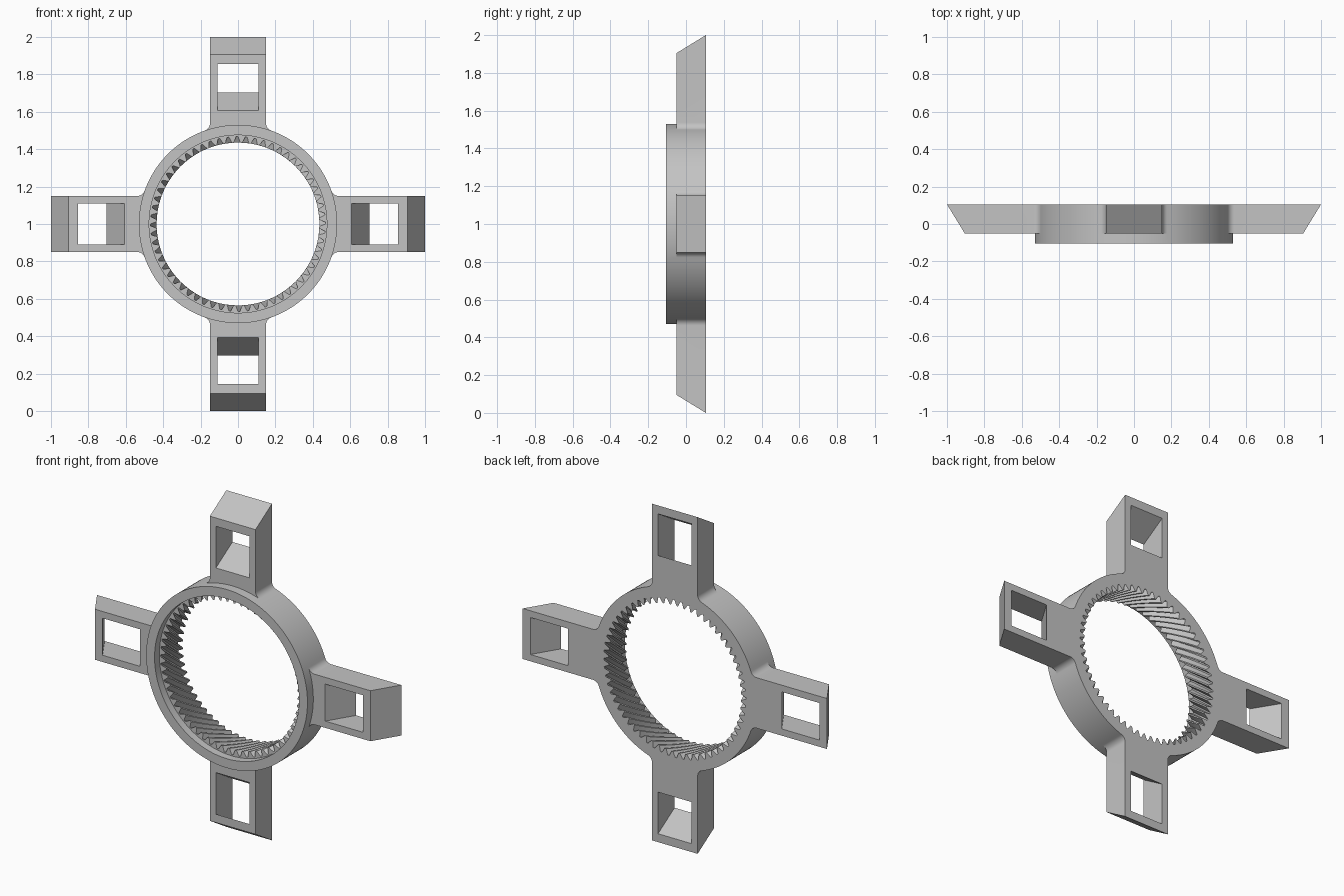
import bpy, bmesh
from math import sin, cos, radians, pi

if "Cube" in bpy.data.objects:
    bpy.data.objects.remove(bpy.data.objects["Cube"])

TEETH, PER = 60, 4
N = TEETH * PER                      # segments around the ring
STEP = 2 * pi / N
R_OUT, R_RECESS, R_ROOT, R_TIP = 0.53, 0.475, 0.467, 0.435
Y_FRONT, Y_ARM, Y_TEETH, Y_BACK = -0.105, -0.05, -0.06, 0.105
TWIST = 11                           # helical twist, in segments
HALF = 13                            # half width of an arm root, in segments
ROWS = 10

verts, faces = [], []


def add(a, b, y):
    """Add a point given in the ring plane (a right, b up)."""
    verts.append((a, y, b + 1.0))
    return len(verts) - 1


def circle(r, y):
    return [add(r * cos(i * STEP), r * sin(i * STEP), y) for i in range(N)]


def bridge(p, q, shift=0, skip=lambda i: False):
    for i in range(N):
        if not skip(i):
            j = (i + 1) % N
            faces.append([p[i], p[j], q[(j + shift) % N], q[(i + shift) % N]])


def tooth_row(t):
    """One ring of tooth profile, turned further towards the back."""
    row = []
    for i in range(N):
        k = i % PER
        ang = (i - k + (0, 0.8, 2, 2.8)[k] + TWIST * t) * STEP
        r = R_ROOT if k < 2 else R_TIP
        row.append(add(r * cos(ang), r * sin(ang), Y_TEETH + (Y_BACK - Y_TEETH) * t))
    return row


def under_arm(i):
    d = (i + 0.5) % (N // 4)
    return d < HALF or d > N // 4 - HALF


# Ring: outer wall (open where the arms join), front rim, recess
rim = circle(R_OUT, Y_FRONT)
mid = circle(R_OUT, Y_ARM)
back = circle(R_OUT, Y_BACK)
lip = circle(R_RECESS, Y_FRONT)
floor = circle(R_RECESS, Y_TEETH)
bridge(rim, mid)
bridge(mid, back, skip=under_arm)
bridge(rim, lip)
bridge(lip, floor)

# Helical inner teeth and back face
rows = [tooth_row(k / ROWS) for k in range(ROWS + 1)]
bridge(floor, rows[0])
for p, q in zip(rows, rows[1:]):
    bridge(p, q)
bridge(rows[-1], back, TWIST)

# Arm outline: root arc, fillet, then a frame around the slanted window
W, HOLE, SLANT = 0.15, 0.11, 0.095
H0, H1, TOP = 0.608, 0.855, 0.905
th = HALF * STEP
fr = (R_OUT * sin(th) - W) / (1 - sin(th))        # fillet radius
arc = [(R_OUT * sin(k * STEP), R_OUT * cos(k * STEP), 0) for k in range(-HALF, HALF + 1)]
fillet = []
for k in range(1, 9):
    ang = (1.5 * pi - th) + (pi - 1.5 * pi + th) * k / 8
    fillet.append((W + fr + fr * cos(ang), (R_OUT + fr) * cos(th) + fr * sin(ang), 0))
shoulder = [(W, H0, 1), (HOLE, H0, 1), (-HOLE, H0, 1), (-W, H0, 1)]
mirrored = [(-u, w, s) for u, w, s in reversed(fillet)]
outline = arc + fillet + shoulder + mirrored
upper = [(HOLE, H1, 1), (-HOLE, H1, 1), (W, TOP, 1), (-W, TOP, 1)]
s0 = len(arc) + len(fillet)
n = len(outline)
plate = [list(range(n)),
         [s0, n + 2, n, s0 + 1],                  # one side bar
         [s0 + 2, n + 1, n + 3, s0 + 3],          # other side bar
         [n, n + 2, n + 3, n + 1]]                # end bar

# Four arms
for quarter in range(4):
    c, s = cos(quarter * pi / 2), sin(quarter * pi / 2)
    layers = []
    for y, slant in ((Y_ARM, 0), (Y_BACK, SLANT)):
        layer = []
        for u, w, sheared in outline + upper:
            w += slant * sheared
            layer.append(add(w * c - u * s, w * s + u * c, y))
        layers.append(layer)
    f, b = layers
    count = {}
    for poly in plate:
        faces.append([f[i] for i in poly])
        faces.append([b[i] for i in reversed(poly)])
        for i, j in zip(poly, poly[1:] + poly[:1]):
            key = (min(i, j), max(i, j))
            count[key] = count.get(key, 0) + 1
    for (i, j), uses in count.items():
        if uses == 1 and j >= len(arc) or (uses == 1 and j - i > 1):
            faces.append([f[i], f[j], b[j], b[i]])

# Weld everything into one body
mesh = bpy.data.meshes.new("ring_gear_with_arms")
mesh.from_pydata(verts, [], faces)
bm = bmesh.new()
bm.from_mesh(mesh)
bmesh.ops.remove_doubles(bm, verts=bm.verts, dist=1e-5)
bmesh.ops.recalc_face_normals(bm, faces=bm.faces)
bm.to_mesh(mesh)
bm.free()
body = bpy.data.objects.new("ring_gear_with_arms", mesh)
bpy.context.collection.objects.link(body)

grey = bpy.data.materials.new("plain grey")
grey.diffuse_color = (0.55, 0.55, 0.55, 1)
grey.use_nodes = True
grey.node_tree.nodes["Principled BSDF"].inputs["Base Color"].default_value = grey.diffuse_color
mesh.materials.append(grey)

bpy.context.view_layer.objects.active = body
body.select_set(True)
bpy.ops.object.shade_smooth_by_angle(angle=radians(25))
